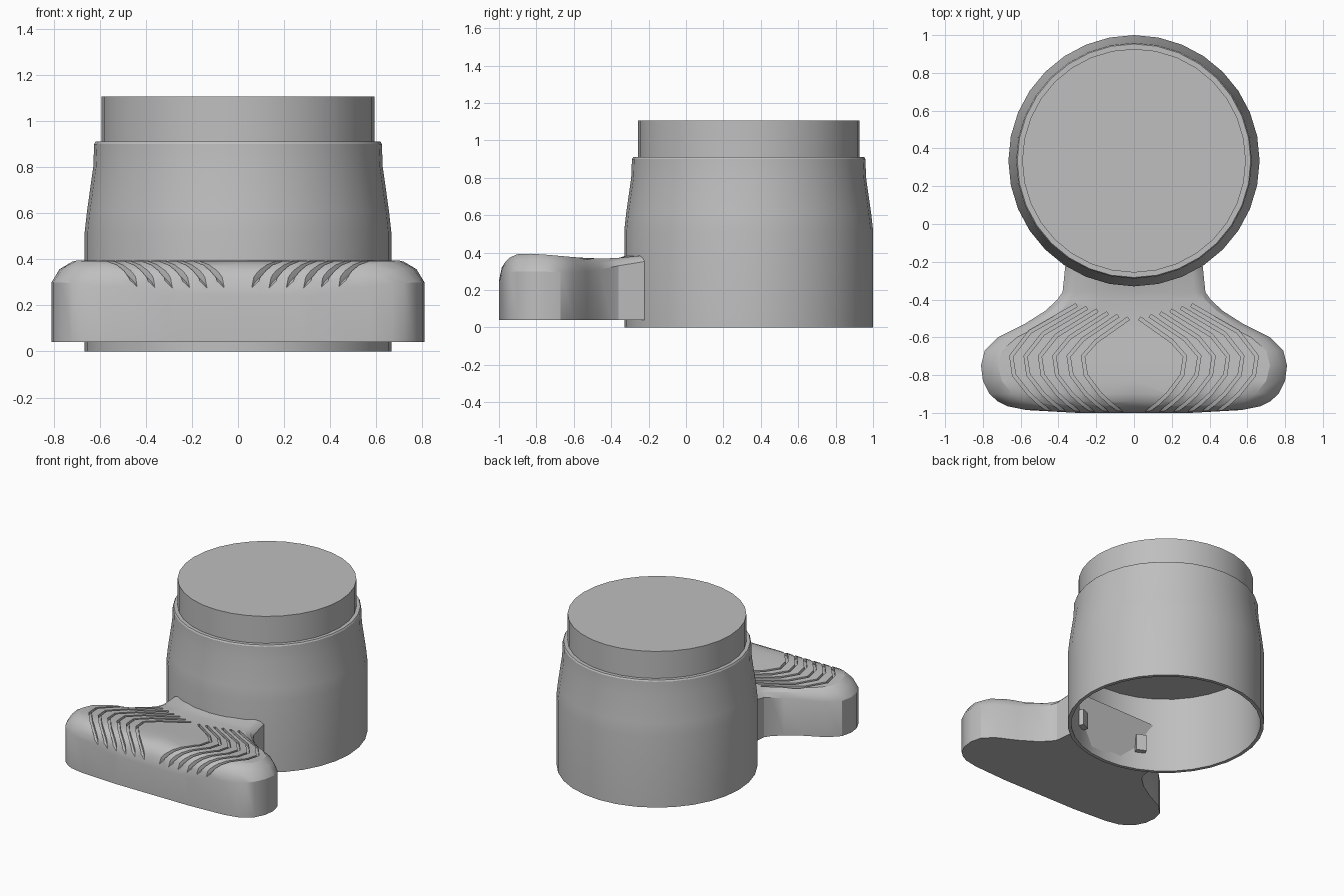
import bpy, bmesh, math

cube = bpy.data.objects.get("Cube")
if cube:
    bpy.data.objects.remove(cube)

grey = bpy.data.materials.new("plain grey")
grey.use_nodes = True
COLOUR = (0.52, 0.52, 0.52, 1)
grey.diffuse_color = COLOUR
grey.node_tree.nodes["Principled BSDF"].inputs["Base Color"].default_value = COLOUR

CY = 0.335      # y of the cup axis
WALL = 0.65     # radius at which parts join the cup wall


def finish(name, bm):
    """Turn a bmesh into a shaded, coloured object."""
    bmesh.ops.recalc_face_normals(bm, faces=bm.faces)
    mesh = bpy.data.meshes.new(name)
    bm.to_mesh(mesh)
    bm.free()
    mesh.materials.append(grey)
    obj = bpy.data.objects.new(name, mesh)
    bpy.context.collection.objects.link(obj)
    return obj


def select(obj):
    bpy.ops.object.select_all(action='DESELECT')
    obj.select_set(True)
    bpy.context.view_layer.objects.active = obj


def smooth(obj):
    select(obj)
    bpy.ops.object.shade_smooth_by_angle(angle=math.radians(28))


def loft(bm, rings):
    """Skin closed rings of equal length and cap both ends."""
    loops = [[bm.verts.new(p) for p in ring] for ring in rings]
    n = len(loops[0])
    for a, b in zip(loops, loops[1:]):
        for i in range(n):
            j = (i + 1) % n
            bm.faces.new((a[i], a[j], b[j], b[i]))
    bm.faces.new(loops[0])
    bm.faces.new(loops[-1])


def blend(table, y):
    """Linear interpolation in (y, value) pairs."""
    for (y0, v0), (y1, v1) in zip(table, table[1:]):
        if y <= y1:
            return v0 + (v1 - v0) * max(0, y - y0) / (y1 - y0)
    return table[-1][1]


# Hollow cup with tapered shoulder and closed collar
profile = [(0.64, 0.56), (0.64, 0), (0.665, 0), (0.665, 0.52), (0.655, 0.61),
           (0.628, 0.80), (0.624, 0.90), (0.618, 0.91), (0.592, 0.91), (0.592, 1.107)]
SIDES = 32
bm = bmesh.new()
loft(bm, [[(r * math.cos(math.tau * i / SIDES), CY + r * math.sin(math.tau * i / SIDES), z)
           for i in range(SIDES)] for r, z in profile])
smooth(finish("cup", bm))

# Thumb lever: stations of y, half width, rim height, top height, bevel width
stations = [
    (-1.00, 0.30, 0.24, 0.25, 0.10),
    (-0.985, 0.57, 0.28, 0.32, 0.14),
    (-0.965, 0.67, 0.29, 0.352, 0.15),
    (-0.94, 0.72, 0.295, 0.375, 0.14),
    (-0.90, 0.765, 0.30, 0.392, 0.12),
    (-0.83, 0.80, 0.30, 0.394, 0.10),
    (-0.75, 0.81, 0.298, 0.389, 0.09),
    (-0.67, 0.79, 0.296, 0.382, 0.09),
    (-0.60, 0.72, 0.295, 0.376, 0.10),
    (-0.53, 0.58, 0.30, 0.371, 0.10),
    (-0.46, 0.47, 0.31, 0.369, 0.08),
    (-0.40, 0.405, 0.322, 0.37, 0.07),
    (-0.36, 0.378, 0.33, 0.372, 0.06),
    (None, 0.362, 0.355, 0.385, 0.05),   # curved end on the cup wall
]
rings = []
for y, w, rim, top, b in stations:
    half = [(w, rim), (w - 0.4 * b, rim + 0.65 * (top - rim)), (w - b, top), ((w - b) / 2, top)]
    columns = [(-x, z) for x, z in half] + [(0, top)] + half[::-1]

    def depth(x):
        return CY - math.sqrt(WALL ** 2 - x * x) if y is None else y

    rings.append([(x, depth(x), z) for x, z in columns]
                 + [(x, depth(x), 0.04) for x, z in reversed(columns)])
bm = bmesh.new()
loft(bm, rings)
lever = finish("thumb_lever", bm)

# Curved grip grooves, cut into the lever on both sides
top_line = [(s[0], s[3]) for s in stations[:-1]]
bm = bmesh.new()
for side in (-1, 1):
    for k in range(6):
        path = [(0.03 + 0.055 * k, -0.50 + 0.014 * k), (0.20 + 0.07 * k, -0.62 + 0.01 * k),
                (0.27 + 0.076 * k, -0.70), (0.255 + 0.076 * k, -0.80), (0.18 + 0.075 * k, -0.90),
                (0.12 + 0.075 * k, -0.955), (0.08 + 0.075 * k, -0.985), (0.04 + 0.075 * k, -1.03)]
        sections = []
        for i, (x, y) in enumerate(path):
            x0, y0 = path[max(i - 1, 0)]
            x1, y1 = path[min(i + 1, len(path) - 1)]
            length = math.hypot(x1 - x0, y1 - y0)
            nx, ny = -(y1 - y0) / length * 0.009, (x1 - x0) / length * 0.009
            floor = blend(top_line, y) - 0.02
            sections.append([(side * (x + s * nx), y + s * ny, z)
                             for s, z in ((-1, floor), (1, floor), (1, 0.5), (-1, 0.5))])
        loft(bm, sections)
cutter = finish("groove_cutter", bm)
cutter.hide_render = True
cut = lever.modifiers.new("grooves", 'BOOLEAN')
cut.operation = 'DIFFERENCE'
cut.solver = 'EXACT'
cut.object = cutter
select(lever)
bpy.ops.object.modifier_apply(modifier=cut.name)
bpy.data.objects.remove(cutter)
smooth(lever)

# Small fixing lugs inside the cup, behind the lever
for side, label in ((1, "left"), (-1, "right")):
    bm = bmesh.new()
    bmesh.ops.create_cube(bm, size=1)
    bmesh.ops.scale(bm, vec=(0.07, 0.07, 0.12), verts=bm.verts)
    lug = finish(label + "_lug", bm)
    lug.location = (side * 0.26, CY - 0.58, 0.19)
    lug.rotation_euler.z = side * math.atan2(0.26, 0.58)
